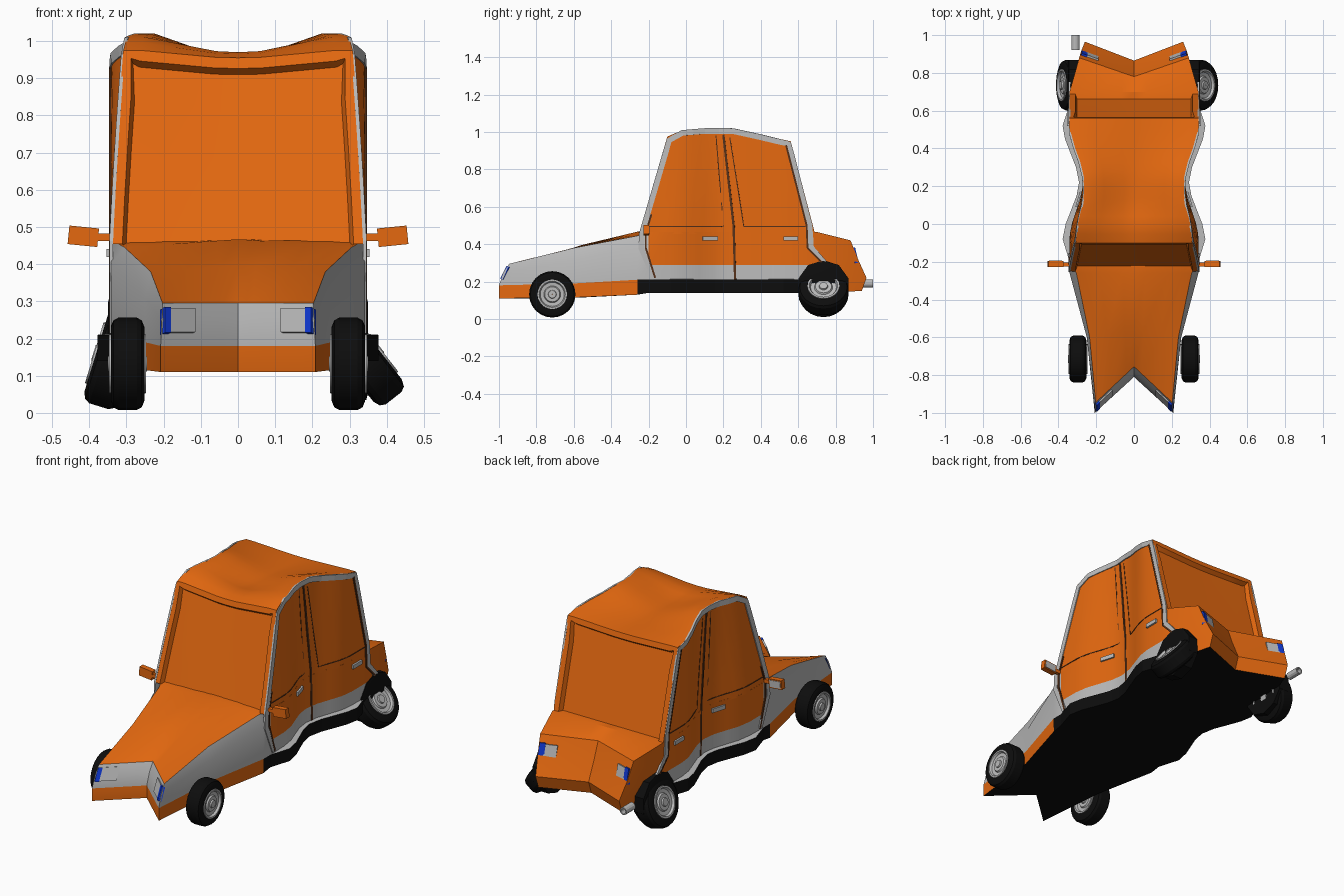
import bpy, bmesh, math
from mathutils import Vector, Matrix

if "Cube" in bpy.data.objects:
    bpy.data.objects.remove(bpy.data.objects["Cube"])


def mat(name, rgb):
    m = bpy.data.materials.new(name)
    m.diffuse_color = (*rgb, 1)
    m.use_nodes = True
    m.node_tree.nodes["Principled BSDF"].inputs["Base Color"].default_value = m.diffuse_color
    return m


ORANGE = mat("orange", (0.78, 0.14, 0.005))
GREY = mat("grey", (0.5, 0.5, 0.5))
DARK = mat("dark", (0.004, 0.004, 0.004))
SEAM = mat("seam", (0.09, 0.03, 0.01))
BLUE = mat("blue", (0.005, 0.04, 0.65))
MATS = [ORANGE, GREY, DARK, SEAM, BLUE]


def shell(name, grids, thick=0, insets=(), smooth=True):
    """grids: (rows of points, material or function(i, k)); welded into one mesh."""
    bm = bmesh.new()
    groups = []
    for rows, m in grids:
        vs = [[bm.verts.new(p) for p in r] for r in rows]
        g = []
        for i in range(len(vs) - 1):
            for k in range(len(vs[0]) - 1):
                f = bm.faces.new((vs[i][k], vs[i + 1][k], vs[i + 1][k + 1], vs[i][k + 1]))
                f.material_index = MATS.index(m(i, k) if callable(m) else m)
                g.append(f)
        groups.append(g)
    bmesh.ops.remove_doubles(bm, verts=bm.verts, dist=0.0005)
    bmesh.ops.recalc_face_normals(bm, faces=bm.faces)
    for n in insets:
        bmesh.ops.inset_region(bm, faces=groups[n], thickness=0.03, depth=0)
        bmesh.ops.inset_region(bm, faces=groups[n], thickness=0.01, depth=-0.025)
    me = bpy.data.meshes.new(name)
    bm.to_mesh(me)
    bm.free()
    for m in MATS:
        me.materials.append(m)
    if smooth:
        me.shade_smooth()
        me.set_sharp_from_angle(angle=math.radians(25))
    ob = bpy.data.objects.new(name, me)
    bpy.context.collection.objects.link(ob)
    if thick:
        md = ob.modifiers.new("thickness", "SOLIDIFY")
        md.thickness, md.offset = thick, 0
    return ob


def table(pts, x):
    for (x0, v0), (x1, v1) in zip(pts, pts[1:]):
        if x <= x1:
            return v0 + (v1 - v0) * max(0, (x - x0) / (x1 - x0))
    return pts[-1][1]


def W(y):  # pinched waist half-width
    if -0.08 < y < 0.52:
        return 0.305 - 0.036 * math.cos(2 * math.pi * (y - 0.22) / 0.6)
    return 0.341


taper = [(-.25, .14), (-.05, .2), (.1, .12), (.25, 0)]


def surf(y, z):
    return W(y) * (1 - table(taper, y) * max(0, z - 0.46))


T = [-1, -0.85, -0.6, -0.2, 0, 0.2, 0.6, 0.85, 1]
YS = [-0.2, -0.08, 0, 0.07, 0.15, 0.22, 0.3, 0.37, 0.45, 0.52, 0.62]

# Lower body: stations of four levels (y, half-width, z), notch depth, crown
stations = [([(-1, .208, .11), (-1, .208, .18), (-.975, .205, .25), (-.945, .203, .295)], .19, 0),
            ([(-.6, .25, .115), (-.6, .25, .19), (-.6, .25, .31), (-.6, .235, .38)], .04, .015),
            ([(-.26, .34, .13), (-.26, .341, .21), (-.26, .341, .40), (-.26, .305, .445)], 0, .022)]
for y in YS + [0.7]:
    stations.append(([(y, W(y), .14), (y, W(y), .21), (y, W(y), .29), (y, W(y), .465)], 0, 0))
stations.append(([(.94, .26, .15), (.965, .26, .22), (.915, .28, .33), (.88, .29, .42)], -.1, 0))


def bp(st, k, t):
    y, w, z = st[0][k]
    a = 1 - abs(t)
    return (t * w, y + st[1] * a, z + (st[2] * a if k == 3 else 0))


last = len(stations) - 2


def side_mat(i, k):
    if i < 2:
        return ORANGE if k == 0 else GREY
    if i == last:
        return ORANGE
    return [DARK, GREY, GREY if i == 2 else ORANGE][k]


shell("lower_body",
      [([[bp(s, 0, t) for t in T] for s in stations], DARK),
       ([[bp(s, 3, t) for t in T] for s in stations], ORANGE)] +
      [([[bp(s, k, sd) for k in range(4)] for s in stations], side_mat) for sd in (-1, 1)] +
      [([[bp(stations[0], k, t) for t in T] for k in range(4)], lambda i, k: GREY if i else ORANGE),
       ([[bp(stations[-1], k, t) for t in T] for k in range(4)], ORANGE)])

# Cabin: pinched sides, sagging roof, recessed front and rear screens
roof = [(-.1, .975), (-.02, 1.01), (.1, 1.02), (.25, 1.02), (.4, .985), (.56, .95)]
sag = [(-.1, .02), (.1, .065), (.25, .065), (.56, .01)]
N = 14


def cab(j, f, t):
    u = j / N
    yt = -0.1 + 0.66 * u
    yb = -0.25 + 0.94 * u
    zt = table(roof, yt)
    y, z = yb + (yt - yb) * f, 0.455 + (zt - 0.455) * f
    dip = f * table(sag, yt) * min(1, max(0, (0.85 - abs(t)) / 0.7))
    return (t * surf(y, z), y, z - dip)


F = [0, 0.25, 0.5, 0.75, 1]
shell("cabin",
      [([[cab(0, f, t) for t in T] for f in F], ORANGE),
       ([[cab(N, f, t) for t in T] for f in F], ORANGE),
       ([[cab(j, 1, t) for t in T] for j in range(N + 1)], ORANGE)] +
      [([[cab(j, f, s) for f in F] for j in range(N + 1)], ORANGE) for s in (-1, 1)],
      insets=(0, 1))


# Strips that follow the body sides
def strip(name, path, width, m, lift):
    pts = [Vector(path[0])]
    for a, b in zip(path, path[1:]):
        a, b = Vector(a), Vector(b)
        n = max(1, int((b - a).length / 0.06))
        pts += [a.lerp(b, (i + 1) / n) for i in range(n)]
    for s, label in ((-1, "left"), (1, "right")):
        rows = []
        for i, p in enumerate(pts):
            d = (pts[min(i + 1, len(pts) - 1)] - pts[max(i - 1, 0)]).normalized()
            o = Vector((-d.y, d.x)) * width / 2
            rows.append([(s * (surf(*q) + lift), q.x, q.y) for q in (p - o, p + o)])
        shell(f"{name}_{label}", [(rows, m)], thick=0.01, smooth=False)


frame = [(-.17, .22), (-.24, .38), (-.235, .46), (-.09, .955), (-.02, .995), (.1, 1.005), (.25, 1.005),
         (.4, .972), (.55, .935), (.66, .5), (.67, .38), (.74, .3)]
strip("door_frame_trim", frame, 0.03, GREY, 0)
strip("front_door_seam", [(-.165, .22), (-.215, .38), (-.215, .46), (-.185, .56)], 0.01, SEAM, 0.001)
strip("rear_door_seam", [(.535, .93), (.645, .5), (.65, .38), (.73, .3)], 0.01, SEAM, 0.001)
strip("middle_door_seam", [(.2, .985), (.255, .5), (.265, .15)], 0.012, SEAM, 0)
strip("front_window_edge", [(-.2, .495), (.2, .495), (.16, .98)], 0.005, SEAM, -0.003)
strip("rear_window_edge", [(.235, .97), (.31, .495), (.64, .495)], 0.005, SEAM, -0.003)
strip("front_door_handle", [(.09, .43), (.17, .43)], 0.022, GREY, 0.008)
strip("rear_door_handle", [(.52, .43), (.6, .43)], 0.022, GREY, 0.008)

# Sills with pale top face
bulge = [(-.2, 0), (-.08, .037), (.22, .022), (.52, .037), (.62, 0.005)]
for s, label in ((-1, "left"), (1, "right")):
    rows = []
    for y in YS:
        a, b = W(y) - .03, W(y) + table(bulge, y)
        rows.append([(s * x, y, z) for x, z in ((a, .14), (b, .14), (b, .21), (a, .215), (a, .14))])
    shell(f"sill_{label}", [(rows, lambda i, k: GREY if k == 2 else DARK)])


# Lamps on the notched front and rear
def lamp(name, s, x0, x1, z0, z1, yf, m, thick):
    shell(name, [([[(s * x, yf(x, z), z) for x in (x0, x1)] for z in (z0, z1)], m)], thick, smooth=False)


def front_y(x, z):
    return table([(.18, -1), (.25, -.975), (.295, -.945)], z) + .19 * (1 - x / .205)


def rear_y(x, z):
    return table([(.33, .915), (.42, .88)], z) - .1 * (1 - x / .285)


for s, label in ((-1, "left"), (1, "right")):
    lamp(f"headlight_{label}", s, .12, .187, .215, .28, front_y, GREY, 0.016)
    lamp(f"front_indicator_{label}", s, .186, .203, .213, .281, front_y, BLUE, 0.02)
    lamp(f"tail_light_{label}", s, .19, .255, .305, .375, rear_y, GREY, 0.02)
    lamp(f"rear_indicator_{label}", s, .25, .28, .3, .38, rear_y, BLUE, 0.022)


# Wheels and other turned parts, axis along local x
def lathe(name, prof, m, matrix, n=24):
    rows = [[(x, r * math.cos(a), r * math.sin(a)) for r, x in prof]
            for a in (2 * math.pi * i / n for i in range(n + 1))]
    shell(name, [(rows, m)]).matrix_world = matrix


def both(half):  # same profile on the inner and outer face
    return half + [(r, -x) for r, x in reversed(half)]


def wheel(name, x, y, z, tilt, k):
    s = 1 if x > 0 else -1
    M = (Matrix.Translation((x, y, z)) @ Matrix.Rotation(math.radians(-tilt) * s, 4, "Y")
         @ Matrix.Scale(k, 4))
    lathe(name + "_tyre", both([(.076, .03), (.08, .045), (.1, .045), (.117, .038), (.124, .025)]), DARK, M)
    lathe(name + "_rim", both([(.001, .052), (.02, .052), (.022, .044), (.04, .044), (.045, .036),
                               (.064, .038), (.07, .05), (.079, .05), (.08, .04)]), GREY, M)


wheel("front_wheel_left", -.297, -.715, .132, 0, 1)
wheel("front_wheel_right", .297, -.715, .132, 0, 1)
wheel("rear_wheel_left", -.335, .735, .146, 17, 1.08)
wheel("rear_wheel_right", .336, .735, .145, 38, 1.08)
for s, label in ((-1, "left"), (1, "right")):
    lathe(f"rear_wheel_well_{label}", [(.001, -.03), (.14, -.03), (.14, .03), (.12, .035), (.001, .035)], DARK,
          Matrix.Translation((s * .315, .735, .175)) @ Matrix.Rotation(0 if s > 0 else math.pi, 4, "Z")
          @ Matrix.Rotation(math.pi / 10, 4, "X"), 10)
lathe("exhaust_pipe", [(.001, -.03), (.021, -.03), (.021, .05), (.014, .05), (.014, .0), (.001, 0)], GREY,
      Matrix.Translation((-.31, .95, .19)) @ Matrix.Rotation(math.pi / 2, 4, "Z"), 12)


# Door mirrors
def box(name, loc, size, m, rot=0):
    bm = bmesh.new()
    bmesh.ops.create_cube(bm, size=1, matrix=Matrix.Translation(loc) @ Matrix.Rotation(rot, 4, "Y")
                          @ Matrix.Diagonal((*size, 1)))
    me = bpy.data.meshes.new(name)
    bm.to_mesh(me)
    bm.free()
    me.materials.append(m)
    bpy.context.collection.objects.link(bpy.data.objects.new(name, me))


for s, label in ((-1, "left"), (1, "right")):
    box(f"mirror_arm_{label}", (s * .355, -.215, .472), (.05, .02, .02), ORANGE)
    box(f"mirror_{label}", (s * .416, -.212, .475), (.08, .03, .05), ORANGE, -s * .1)
    box(f"mirror_glass_{label}", (s * .416, -.197, .475), (.066, .006, .038), GREY, -s * .1)
